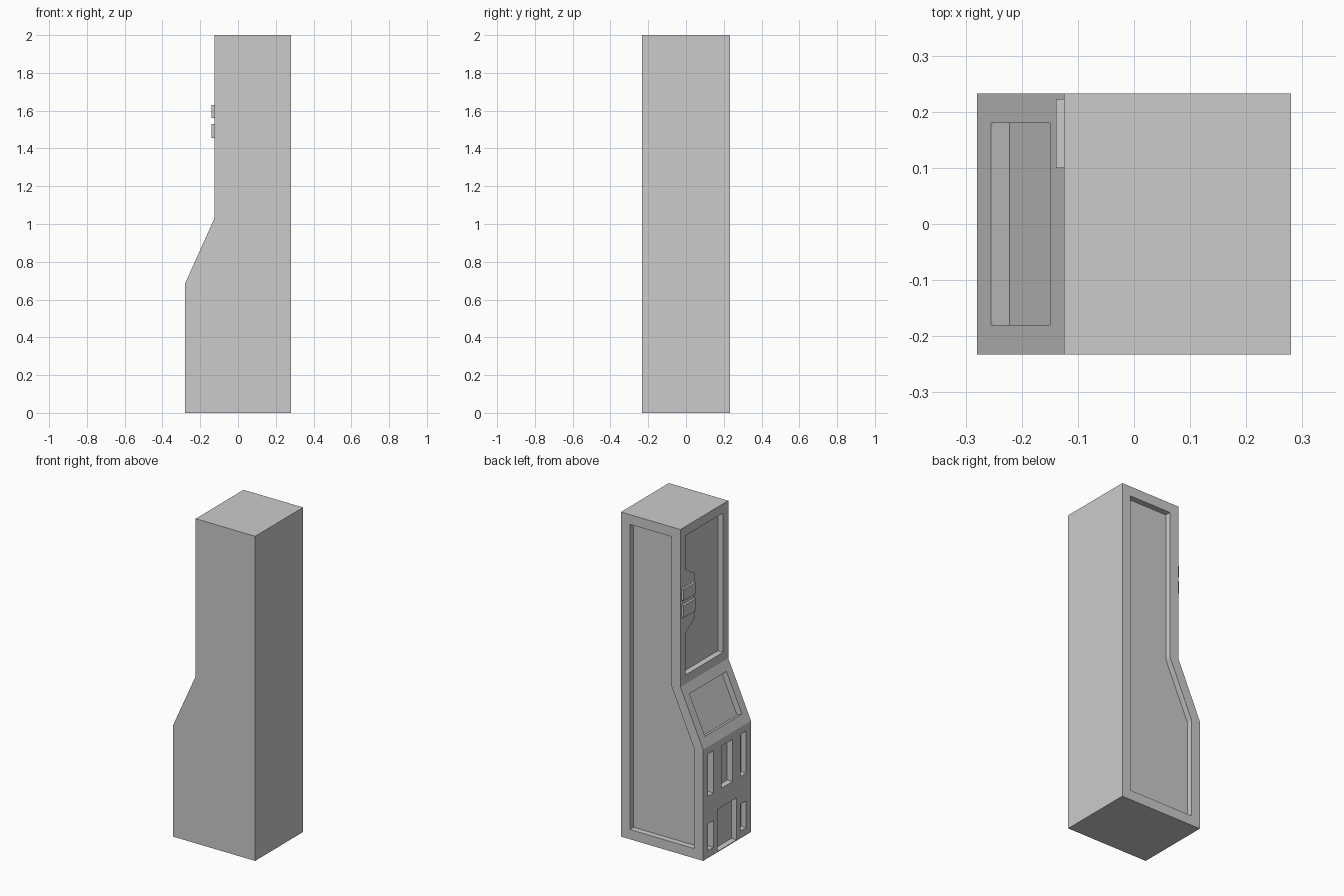
import bpy
import bmesh
from mathutils import Vector

default = bpy.data.objects.get("Cube")
if default:
    bpy.data.objects.remove(default, do_unlink=True)

# Single painted-grey material
grey = bpy.data.materials.new("plain grey")
grey.use_nodes = True
colour = (0.6, 0.6, 0.6, 1)
grey.diffuse_color = colour
grey.node_tree.nodes["Principled BSDF"].inputs["Base Color"].default_value = colour

HALF_Y = 0.233
FRONT, BACK, STEP = -0.28, 0.28, -0.125
LOW, HIGH, TOP = 0.685, 1.03, 2.0
DEPTH = 0.036
LIP = 0.01  # how far cutters start outside the surface


def prism(name, outline, sweep):
    """Extrude a flat outline of 3D points along a vector."""
    bm = bmesh.new()
    face = bm.faces.new([bm.verts.new(p) for p in outline])
    grown = bmesh.ops.extrude_face_region(bm, geom=[face])["geom"]
    verts = [g for g in grown if isinstance(g, bmesh.types.BMVert)]
    bmesh.ops.translate(bm, verts=verts, vec=Vector(sweep))
    bmesh.ops.recalc_face_normals(bm, faces=bm.faces)
    mesh = bpy.data.meshes.new(name)
    bm.to_mesh(mesh)
    bm.free()
    mesh.materials.append(grey)
    ob = bpy.data.objects.new(name, mesh)
    bpy.context.collection.objects.link(ob)
    return ob


def recess(outline, inward):
    """Sink an outline lying on the surface into the cabinet."""
    inward = Vector(inward).normalized()
    start = [Vector(p) - inward * LIP for p in outline]
    cutter = prism("recess_cutter", start, inward * (DEPTH + LIP))
    cutter.hide_render = True
    mod = cabinet.modifiers.new("recess", "BOOLEAN")
    mod.operation = "DIFFERENCE"
    mod.solver = "EXACT"
    mod.object = cutter
    bpy.context.view_layer.objects.active = cabinet
    bpy.ops.object.modifier_apply(modifier=mod.name)
    bpy.data.objects.remove(cutter, do_unlink=True)


def rect(x, y0, y1, z0, z1):
    return [(x, y0, z0), (x, y1, z0), (x, y1, z1), (x, y0, z1)]


# Cabinet body: stepped side profile swept across the width
profile = [(BACK, 0), (BACK, TOP), (STEP, TOP), (STEP, HIGH), (FRONT, LOW), (FRONT, 0)]
cabinet = prism("cabinet", [(x, -HALF_Y, z) for x, z in profile], (0, 2 * HALF_Y, 0))

# Large side panel that follows the profile
B = 0.06
panel = [(BACK - B, B), (BACK - B, TOP - B), (STEP + B, TOP - B),
         (STEP + B, HIGH - 0.013), (FRONT + B, LOW - 0.013), (FRONT + B, B)]
recess([(x, HALF_Y, z) for x, z in panel], (0, -1, 0))

# Upper display panel with a stepped-out badge mount
display = [(-0.182, 1.085), (0.185, 1.085), (0.185, 1.344), (0.09, 1.405),
           (0.09, 1.676), (0.185, 1.738), (0.185, 1.943), (-0.182, 1.943)]
recess([(STEP, y, z) for y, z in display], (1, 0, 0))

# Sloped panel
edge_low, edge_high = Vector((FRONT, 0, LOW)), Vector((STEP, 0, HIGH))
p, q = edge_low.lerp(edge_high, 0.161), edge_low.lerp(edge_high, 0.839)
side = Vector((0, 0.18, 0))
slope = edge_high - edge_low
recess([p - side, p + side, q + side, q - side], (slope.z, 0, -slope.x))

# Windows: tall upper row and short lower row beside the doorway
for s in (-1, 1):
    y0, y1 = sorted((s * 0.133, s * 0.186))
    recess(rect(FRONT, y0, y1, 0.38, 0.64), (1, 0, 0))
    recess(rect(FRONT, y0, y1, 0.045, 0.21), (1, 0, 0))
recess(rect(FRONT, -0.053, 0.053, 0.38, 0.64), (1, 0, 0))

# Doorway
recess(rect(FRONT, -0.094, 0.094, 0.005, 0.264), (1, 0, 0))

# Blank raised badge bars on the mount
for name, z0, z1 in (("badge_upper_bar", 1.56, 1.63), ("badge_lower_bar", 1.455, 1.53)):
    prism(name, rect(STEP, 0.1, 0.223, z0, z1), (-0.014, 0, 0))
